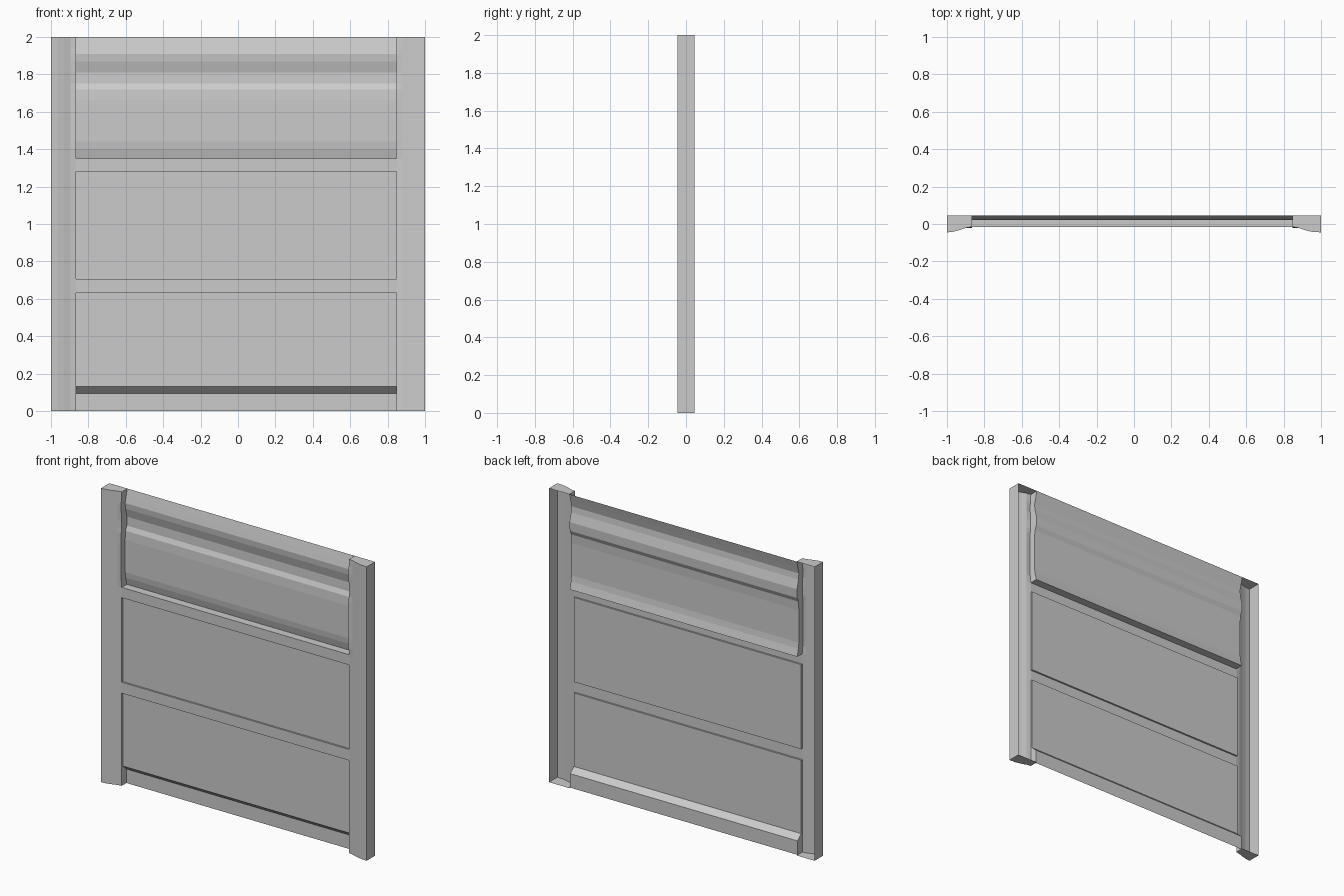
import bpy, bmesh

cube = bpy.data.objects.get("Cube")
if cube:
    bpy.data.objects.remove(cube, do_unlink=True)

# One plain grey material
grey = bpy.data.materials.new("plain_grey")
grey.use_nodes = True
COLOUR = (0.6, 0.6, 0.6, 1)
grey.diffuse_color = COLOUR
grey.node_tree.nodes["Principled BSDF"].inputs["Base Color"].default_value = COLOUR

BACK, FRONT, RAIL, INSET, LOW = 0.045, -0.045, -0.015, -0.003, 0.035
INNER_RIGHT, INNER_LEFT = -0.865, 0.847

# Moulded upper panel, as (y, z) from the top edge down to the ledge
moulding = [(BACK, 2), (0.032, 1.95), (0.022, 1.91), (0.026, 1.87), (0.042, 1.81),
            (0.040, 1.75), (0.026, 1.72), (0.022, 1.66), (0.022, 1.44),
            (0.027, 1.40), (0.040, 1.35)]
# Rails, two recessed fields and the set-back foot
lower = [(RAIL, 1.35), (RAIL, 1.28), (INSET, 1.28), (INSET, 0.705), (RAIL, 0.705),
         (RAIL, 0.63), (INSET, 0.63), (INSET, 0.13), (LOW, 0.095), (LOW, 0)]
profile = moulding + lower


def finish(name, bm):
    bmesh.ops.remove_doubles(bm, verts=bm.verts, dist=0.0001)
    bm.normal_update()
    mesh = bpy.data.meshes.new(name)
    bm.to_mesh(mesh)
    bm.free()
    mesh.materials.append(grey)
    obj = bpy.data.objects.new(name, mesh)
    bpy.context.collection.objects.link(obj)
    return obj


def face(bm, points):
    bm.faces.new([bm.verts.new(p) for p in points])


def sheet(name, points):
    """Extrude a (y, z) profile across the width between the posts."""
    bm = bmesh.new()
    for (ya, za), (yb, zb) in zip(points, points[1:]):
        face(bm, [(INNER_RIGHT, ya, za), (INNER_RIGHT, yb, zb),
                  (INNER_LEFT, yb, zb), (INNER_LEFT, ya, za)])
    return finish(name, bm)


def edge_y(y, z):
    """The front inner edge of a post gently follows the moulding."""
    return RAIL - 0.3 * (BACK - y) if z > 1.36 else RAIL


def post(name, inner, side):
    """Open-backed hollow post with a rounded front."""
    bm = bmesh.new()

    def section(edge):
        return [(inner, edge), (inner + side * 0.03, -0.02),
                (inner + side * 0.065, -0.032), (inner + side * 0.1, -0.041),
                (side, FRONT), (side, BACK)]

    def put(points):
        face(bm, points if side > 0 else points[::-1])

    # Front and outer side, in rows along the moulding
    rows = [(z, section(edge_y(y, z))) for y, z in moulding] + [(0, section(RAIL))]
    for (za, a), (zb, b) in zip(rows, rows[1:]):
        for i in range(len(a) - 1):
            put([(*a[i], za), (*b[i], zb), (*b[i + 1], zb), (*a[i + 1], za)])
    # Inner wall from the front edge back to the panel
    for (ya, za), (yb, zb) in zip(profile, profile[1:]):
        if za - zb > 0.001 and (ya != RAIL or yb != RAIL):
            put([(inner, ya, za), (inner, yb, zb),
                 (inner, edge_y(yb, zb), zb), (inner, edge_y(ya, za), za)])
    # End caps
    outline = section(RAIL) + [(inner, BACK)]
    put([(x, y, 2) for x, y in outline])
    put([(x, y, 0) for x, y in outline[::-1]])
    return finish(name, bm)


sheet("upper_moulded_panel", moulding)
sheet("ledge", [moulding[-1], lower[0]])
sheet("lower_panels_and_rails", lower)
post("left_post", INNER_LEFT, 1)
post("right_post", INNER_RIGHT, -1)
